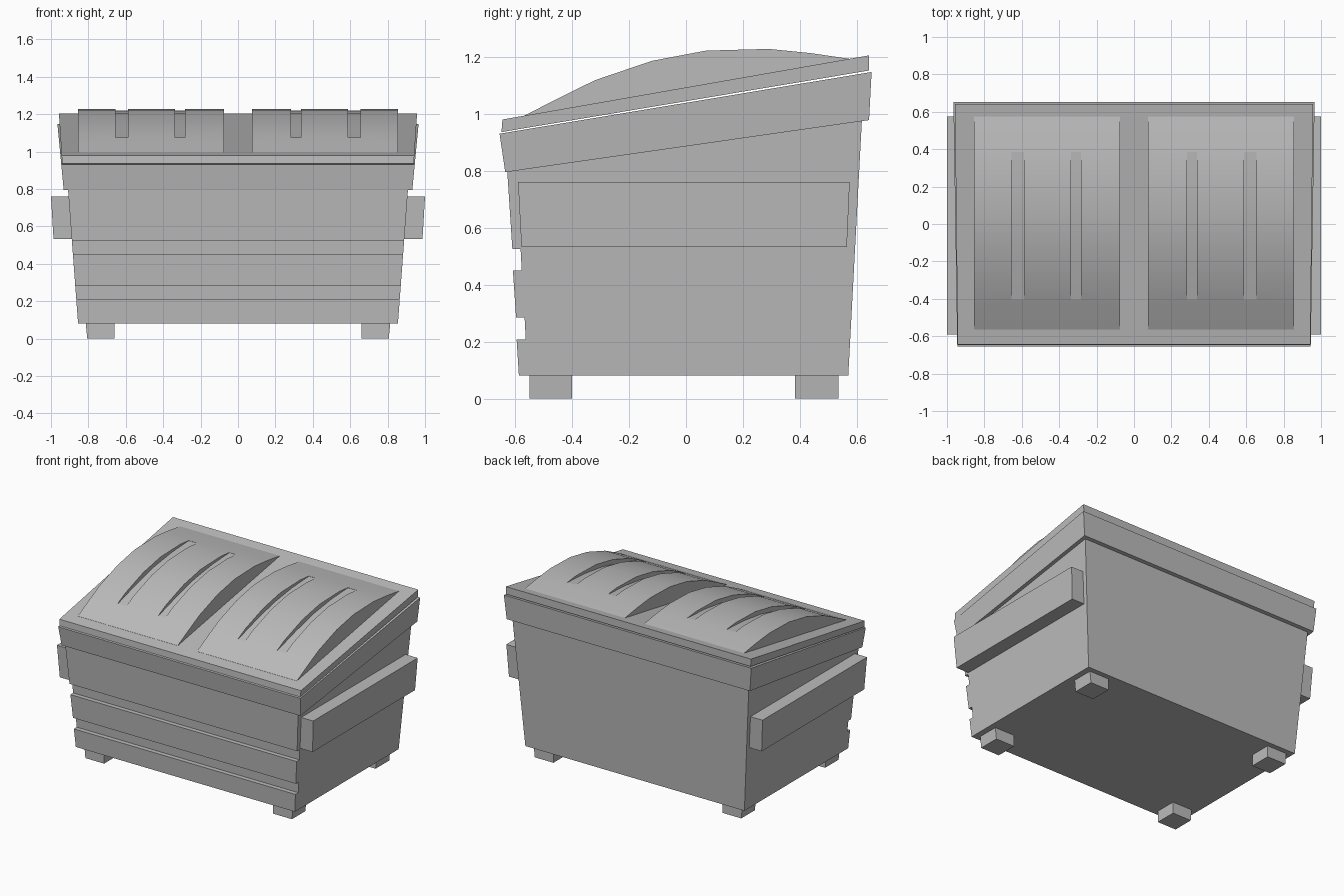
import bpy, bmesh

cube = bpy.data.objects.get("Cube")
if cube:
    bpy.data.objects.remove(cube, do_unlink=True)

# Single painted-metal colour
grey = bpy.data.materials.new("light grey")
grey.use_nodes = True
grey.diffuse_color = (0.5, 0.5, 0.5, 1)
grey.node_tree.nodes["Principled BSDF"].inputs["Base Color"].default_value = (0.5, 0.5, 0.5, 1)


def prism(name, profile, left, right):
    """Extrude a (y, z) profile along x; left and right give x at height z."""
    bm = bmesh.new()
    a = [bm.verts.new((left(z), y, z)) for y, z in profile]
    b = [bm.verts.new((right(z), y, z)) for y, z in profile]
    bm.faces.new(a)
    bm.faces.new(b[::-1])
    for i in range(len(a)):
        j = (i + 1) % len(a)
        bm.faces.new((a[i], b[i], b[j], a[j]))
    bmesh.ops.recalc_face_normals(bm, faces=bm.faces)
    mesh = bpy.data.meshes.new(name)
    bm.to_mesh(mesh)
    bm.free()
    mesh.materials.append(grey)
    obj = bpy.data.objects.new(name, mesh)
    bpy.context.collection.objects.link(obj)
    return obj


def tapered(name, profile, base, z0, slope):
    """Prism centred on x whose half width grows with height."""
    def half(z):
        return base + (z - z0) * slope
    return prism(name, profile, lambda z: -half(z), half)


def straight(name, profile, x0, x1):
    return prism(name, profile, lambda z: x0, lambda z: x1)


# Bin body with two recessed bands across the front
tapered("body", [
    (-0.587, 0.08), (-0.595, 0.208), (-0.563, 0.208), (-0.567, 0.285),
    (-0.597, 0.285), (-0.608, 0.45), (-0.577, 0.45), (-0.581, 0.525),
    (-0.61, 0.525), (-0.628, 0.80), (0.618, 0.98), (0.57, 0.08)],
    0.855, 0.08, 0.075)

# Sloping rim and the lid frame resting above it
tapered("rim", [(-0.635, 0.795), (-0.655, 0.93), (0.652, 1.147), (0.643, 0.978)],
        0.932, 0.795, 0.095)
tapered("lid_frame", [(-0.648, 0.936), (-0.645, 0.98), (0.642, 1.205), (0.642, 1.152)],
        0.94, 0.936, 0.065)

# Curved lid panels, each with two tapering grooves
arch = [(-0.565, 0.985), (-0.565, 0.995), (-0.45, 1.054), (-0.32, 1.118),
        (-0.12, 1.186), (0.07, 1.222), (0.29, 1.228), (0.44, 1.213),
        (0.575, 1.193), (0.575, 1.18)]
groove = [(-0.405, 1.4), (-0.405, 1.073), (-0.2, 1.132), (0.0, 1.18),
          (0.2, 1.207), (0.385, 1.217), (0.385, 1.4)]
for side, s in (("left", 1), ("right", -1)):
    panel = straight(side + "_lid_panel", arch, s * 0.075, s * 0.855)
    for x0, x1 in ((0.283, 0.338), (0.588, 0.655)):
        cutter = straight(side + "_groove_cutter", groove, s * x0, s * x1)
        cutter.hide_render = True
        bpy.context.view_layer.objects.active = panel
        mod = panel.modifiers.new("groove", 'BOOLEAN')
        mod.operation = 'DIFFERENCE'
        mod.solver = 'EXACT'
        mod.object = cutter
        bpy.ops.object.modifier_apply(modifier=mod.name)
        bpy.data.objects.remove(cutter, do_unlink=True)
    bpy.ops.object.select_all(action='DESELECT')
    panel.select_set(True)
    bpy.context.view_layer.objects.active = panel
    bpy.ops.object.shade_smooth_by_angle(angle=0.5)

    # Lifting sleeve on each side
    prism(side + "_lifting_sleeve",
          [(-0.578, 0.533), (-0.59, 0.76), (0.575, 0.76), (0.565, 0.533)],
          lambda z: s * 0.86, lambda z: s * (1.0 + (z - 0.76) * 0.06))

    # Feet, slightly narrower at the ground
    for end, y0, y1 in (("front", -0.55, -0.4), ("back", 0.383, 0.535)):
        prism(side + "_" + end + "_foot",
              [(y0, 0), (y0, 0.08), (y1, 0.08), (y1, 0)],
              lambda z: s * 0.66, lambda z: s * (0.806 + z * 0.1))
